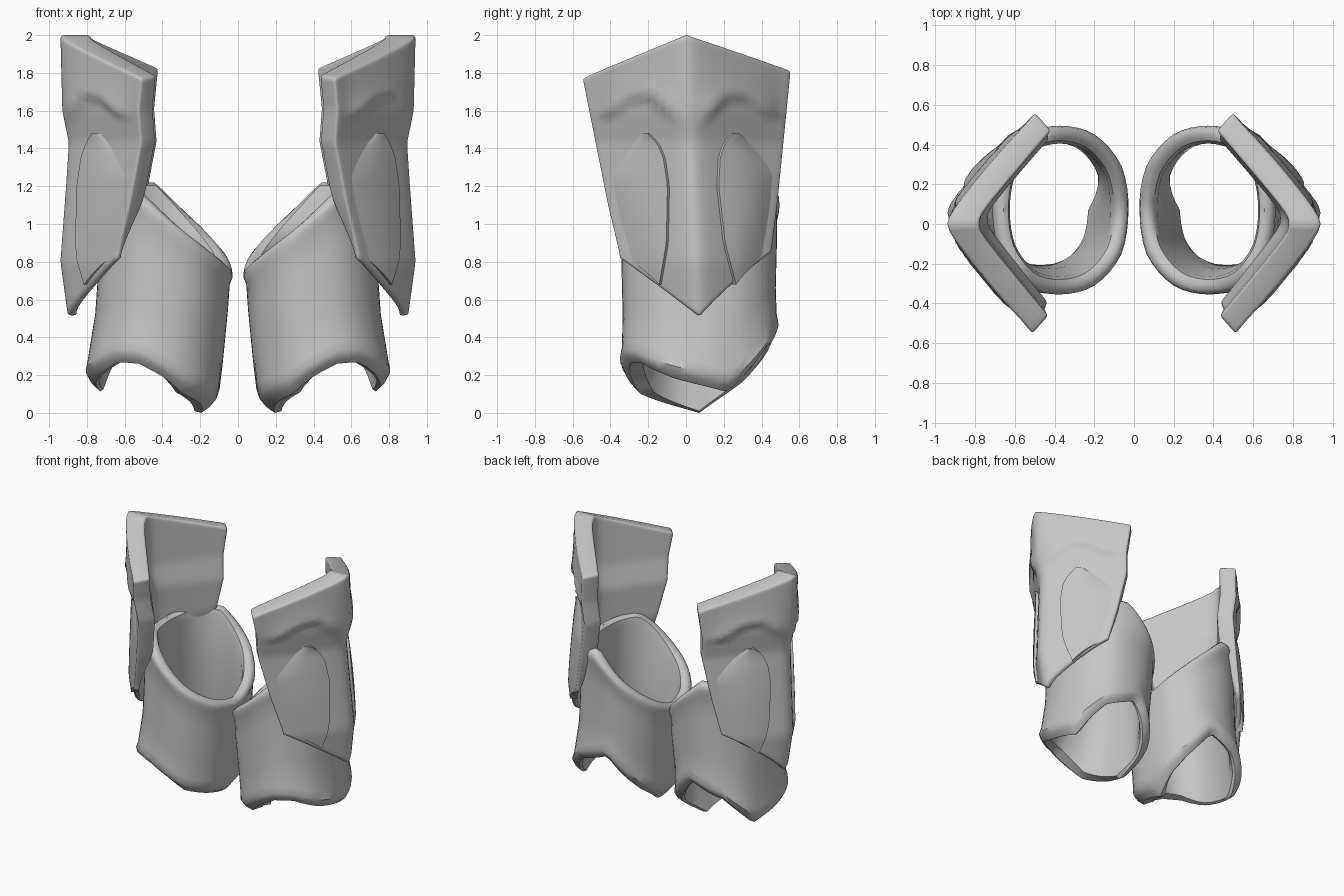
import bpy, bmesh, math

cube = bpy.data.objects.get("Cube")
if cube:
    bpy.data.objects.remove(cube, do_unlink=True)

GREY = (0.56, 0.56, 0.56, 1)
metal = bpy.data.materials.new("plain grey")
metal.use_nodes = True
metal.diffuse_color = GREY
bsdf = metal.node_tree.nodes["Principled BSDF"]
bsdf.inputs["Base Color"].default_value = GREY
bsdf.inputs["Roughness"].default_value = 0.6


def table(pairs, v):
    """Straight interpolation through (key, value) pairs in rising key order."""
    if v <= pairs[0][0]:
        return pairs[0][1]
    for (a, p), (b, q) in zip(pairs, pairs[1:]):
        if v <= b:
            return p + (q - p) * (v - a) / (b - a)
    return pairs[-1][1]


def ease(v):
    v = max(0, min(1, v))
    return v * v * (3 - 2 * v)


def loft(name, rows, side, closed, sharp=42):
    """Skin looping rows of points; closed rows make a ring, open ones get capped
    ends. side = -1 mirrors the part to the right."""
    bm = bmesh.new()
    grid = [[bm.verts.new((p[0] * side, p[1], p[2])) for p in r] for r in rows]
    nr, nc = len(grid), len(grid[0])
    for i in range(nr):
        for j in range(nc if closed else nc - 1):
            k, m = (i + 1) % nr, (j + 1) % nc
            bm.faces.new((grid[i][j], grid[i][m], grid[k][m], grid[k][j]))
    if not closed:
        for j in (0, nc - 1):
            for i in range(nr // 2 - 1):
                bm.faces.new((grid[i][j], grid[i + 1][j],
                              grid[nr - 2 - i][j], grid[nr - 1 - i][j]))
    bmesh.ops.recalc_face_normals(bm, faces=bm.faces)
    mesh = bpy.data.meshes.new(name)
    bm.to_mesh(mesh)
    bm.free()
    mesh.materials.append(metal)
    ob = bpy.data.objects.new(name, mesh)
    bpy.context.collection.objects.link(ob)
    bpy.ops.object.select_all(action='DESELECT')
    ob.select_set(True)
    bpy.context.view_layer.objects.active = ob
    bpy.ops.object.shade_smooth_by_angle(angle=math.radians(sharp))
    return ob


# ---- thigh tube: leaning sleeve with a slanted top and a scalloped hem ----
INNER_X = [(0, .15), (.14, .085), (.2, .07), (.76, .03), (1.2, .03)]
OUTER_X = [(.1, .79), (.25, .81), (.6, .76), (1, .73), (1.23, .7)]
HEM = [(-180, 0), (-120, .1), (-95, .2), (-75, .26), (-55, .27), (-20, .18),
       (25, .11), (60, .33), (100, .42), (140, .17), (180, 0)]


def tube_point(a, z, off):
    lo, hi = table(INNER_X, z), table(OUTER_X, z)
    ry = .42 - .04 * ease((.3 - z) / .3)
    c, s = math.cos(a), math.sin(a)
    # slightly squared outline
    f = (c ** 4 + s ** 4) ** -.08
    return ((lo + hi) / 2 + ((hi - lo) / 2 - off) * c * min(f, 1.04),
            .07 + (ry - off) * s * min(f, 1.03), z)


def rim_height(a):
    x = .36 + .32 * math.cos(a)
    return min(1.22, .77 + .85 * (x - .04) + .11 * max(0, math.sin(a)))


def tube(side, label):
    angles = [math.radians(-180 + 360 * i / 48) for i in range(48)]
    # (from hem or rim, height offset, inset, extra inset at the inner front)
    profile = [('hem', 0, .045, 0), ('hem', .03, .015, 0), ('hem', .07, 0, 0),
               ('hem', .12, .01, 0), ('mid', .35, .015, 0), ('mid', .7, .008, 0),
               ('rim', -.09, .008, 0), ('rim', -.05, -.005, 0),
               ('rim', -.02, .002, 0), ('rim', -.004, .02, 0),
               ('rim', 0, .045, 0), ('rim', -.015, .07, 0),
               ('rim', -.07, .085, 0), ('mid', .5, .08, .05),
               ('hem', .1, .08, .07), ('hem', .01, .065, .06)]
    rows = []
    for kind, h, off, extra in profile:
        row = []
        for a in angles:
            lo, hi = table(HEM, math.degrees(a)), rim_height(a)
            z = {'hem': lo + h, 'rim': hi + h, 'mid': lo + (hi - lo) * h}[kind]
            thick = extra * max(0, math.cos(a + math.radians(110)))
            row.append(tube_point(a, z, off + thick))
        rows.append(row)
    loft(label + "_thigh_tube", rows, side, True)


# ---- outer plate: tall folded shield with a ridge and pointed foot ----
RIDGE = [(.51, .9), (.8, .94), (1.2, .91), (1.43, .895), (1.6, .93), (2, .94)]
FRONT = [(.5, -.33), (.85, -.36), (1.1, -.42), (1.4, -.48), (1.8, -.56)]
BACK = [(.5, .4), (.87, .46), (1.1, .49), (1.4, .52), (1.8, .56)]
ARCH = [(0, 1.45), (.1, 1.58), (.2, 1.67), (.3, 1.66), (.42, 1.57)]


def middle(z):
    return .07 - .047 * (z - .51)


def reach(z, s):
    """Distance from the ridge to the front (s < 0) or back edge."""
    return abs(table(FRONT if s < 0 else BACK, z) - middle(z))


def shell(y, z, lift=0):
    """Point on the folded outer surface, raised by lift."""
    d = y - middle(z)
    x = table(RIDGE, z) - (.82 if d < 0 else .87) * (math.hypot(d, .05) - .05)
    n = max(-1, min(1, d / .1))
    return (x + .8 * lift, y + .6 * lift * n, z)


def brow(y, z):
    d = abs(y - middle(z))
    h = z - table(ARCH, d)
    fade = ease((d - .02) / .1) * ease((.5 - d) / .12)
    return .032 * ease(h / .05 + .5) * math.exp(-max(h, 0) / .15) * fade


def outer_plate(side, label):
    cols, levels = 32, 40
    front, inner = [], []
    for i in range(levels + 1):
        t = i / levels
        # thin at the pointed foot, full thickness from the middle up
        thick = .3 + .7 * ease(t / .4)
        out_row, in_row = [], []
        for j in range(cols + 1):
            s = -1 + 2 * j / cols
            bottom = .51 + (.34 if s > 0 else .31) * abs(s)
            top = 2 - (.19 if s > 0 else .23) * abs(s)
            z = bottom + (top - bottom) * t
            y = middle(z) + s * reach(z, s)
            out_row.append(shell(y, z, brow(y, z)))
            x, y, z = shell(y, z)
            in_row.append((x - (.16 - .08 * abs(s)) * thick,
                           y - .09 * s * thick, z + .015 * t * abs(s)))
        front.append(out_row)
        inner.append(in_row)
    ob = loft(label + "_outer_plate", front + inner[::-1], side, False, 180)
    bevel = ob.modifiers.new("rounded edges", 'BEVEL')
    bevel.width = .016
    bevel.segments = 3
    bevel.angle_limit = math.radians(60)


# ---- side panels: teardrop plates either side of the central strip ----
STRIP = [(.6, .21), (.9, .145), (1.2, .125), (1.35, .14), (1.43, .17), (1.48, .22)]
LIMIT = [(1.2, .5), (1.35, .4), (1.43, .33), (1.48, .27)]


def side_panel(side, label, s, where):
    cols, levels = 12, 24
    rise = .028 if s > 0 else .018
    top_rows, base_rows = [], []
    for i in range(levels + 1):
        t = i / levels
        row, base = [], []
        for j in range(cols + 1):
            q = j / cols
            foot = .68 + .16 * q
            z = foot + (1.48 - foot) * t
            a = table(STRIP, z)
            b = max(a + .01, min(reach(z, s) - .02, table(LIMIT, z)))
            y = middle(z) + s * (a + (b - a) * q)
            bulge = rise * math.sin(math.pi * q) * math.sin(math.pi * (.1 + .8 * t))
            row.append(shell(y, z, .018 - .028 * q + bulge))
            base.append(shell(y, z, -.03))
        top_rows.append(row)
        base_rows.append(base)
    loft(label + "_" + where + "_side_panel", top_rows + base_rows[::-1],
         side, False)


for side, label in ((1, "left"), (-1, "right")):
    tube(side, label)
    outer_plate(side, label)
    side_panel(side, label, -1, "front")
    side_panel(side, label, 1, "back")
